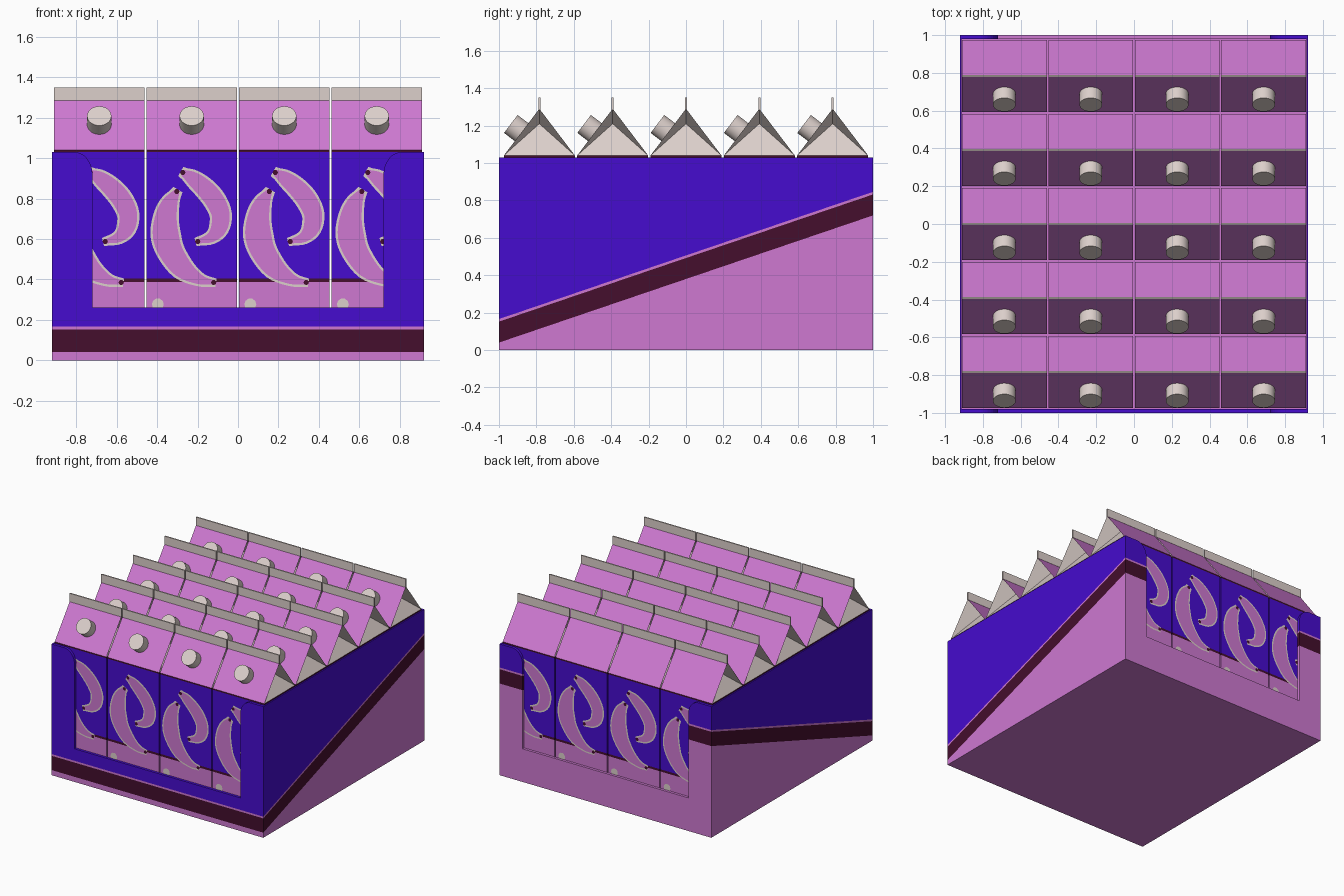
import bpy, bmesh, math
from mathutils import Vector, Matrix

if "Cube" in bpy.data.objects:
    bpy.data.objects.remove(bpy.data.objects["Cube"])


def material(name, rgb):
    m = bpy.data.materials.new(name)
    m.diffuse_color = (*rgb, 1)
    m.use_nodes = True
    m.node_tree.nodes["Principled BSDF"].inputs["Base Color"].default_value = m.diffuse_color
    return m


PINK, BLUE, MAROON, CREAM = range(4)
MATS = [material("pink", (0.62, 0.19, 0.64)), material("blue", (0.061, 0.0035, 0.62)),
        material("maroon", (0.058, 0.0044, 0.026)), material("cream", (0.72, 0.63, 0.60))]


def to_mesh(bm, name):
    me = bpy.data.meshes.new(name)
    bm.to_mesh(me)
    bm.free()
    for m in MATS:
        me.materials.append(m)
    return me


def place(me, name, loc=(0, 0, 0), turn=0):
    ob = bpy.data.objects.new(name, me)
    ob.location = loc
    ob.rotation_euler.z = turn
    bpy.context.collection.objects.link(ob)
    return ob


def box(bm, x0, x1, y0, y1, z0, z1, mat=0):
    mx = Matrix.Translation(((x0 + x1) / 2, (y0 + y1) / 2, (z0 + z1) / 2)) @ \
        Matrix.Diagonal((x1 - x0, y1 - y0, z1 - z0, 1))
    r = bmesh.ops.create_cube(bm, size=1, matrix=mx)
    for f in {f for v in r["verts"] for f in v.link_faces}:
        f.material_index = mat


# ---------- tray: thin walls, windowed ends, slanted stripe ----------
W, T, H, SLOPE = 0.92, 0.008, 1.03, 0.34


def end_profile():
    # right half of the U-shaped end wall, with rounded top corner
    half = [(W - T, 0), (W - T, H)]
    half += [(0.81 - 0.09 * math.sin(a), H - 0.11 + 0.11 * math.cos(a))
             for a in [i * math.pi / 16 for i in range(9)]]
    half += [(0.72, 0.26)]
    return half + [(-x, z) for x, z in reversed(half)]


def stripe(bm):
    # split along the slanted lines, then colour by height above the slope
    levels = (0.04, 0.152, 0.166)
    normal = Vector((0, -SLOPE, 1)).normalized()
    for h in levels:
        bmesh.ops.bisect_plane(bm, geom=bm.verts[:] + bm.edges[:] + bm.faces[:],
                               plane_co=(0, -1, h), plane_no=normal)
    for f in bm.faces:
        c = f.calc_center_median()
        h = c.z - SLOPE * (c.y + 1)
        f.material_index = (PINK if h < levels[0] else MAROON if h < levels[1]
                            else PINK if h < levels[2] else BLUE)


for name, y0, y1 in (("tray_front", -1, -0.98), ("tray_back", 0.98, 1)):
    bm = bmesh.new()
    face = bm.faces.new([bm.verts.new((x, y0, z)) for x, z in end_profile()])
    ext = bmesh.ops.extrude_face_region(bm, geom=[face])
    bmesh.ops.translate(bm, vec=(0, y1 - y0, 0),
                        verts=[v for v in ext["geom"] if isinstance(v, bmesh.types.BMVert)])
    bmesh.ops.recalc_face_normals(bm, faces=bm.faces[:])
    # cut the concave outline into simple pieces first
    for co, no in (((0.72, 0, 0), (1, 0, 0)), ((-0.72, 0, 0), (1, 0, 0))):
        bmesh.ops.bisect_plane(bm, geom=bm.verts[:] + bm.edges[:] + bm.faces[:],
                               plane_co=co, plane_no=no)
    stripe(bm)
    place(to_mesh(bm, name), name)

for name, x0, x1 in (("tray_left", -W, -W + T), ("tray_right", W - T, W)):
    bm = bmesh.new()
    box(bm, x0, x1, -1, 1, 0, H)
    stripe(bm)
    place(to_mesh(bm, name), name)

bm = bmesh.new()
box(bm, -W + T, W - T, -0.98, 0.98, 0, 0.012, PINK)
place(to_mesh(bm, "tray_floor"), "tray_floor")

# ---------- one carton: banded body, folded gable roof, top fin ----------
HX, HY, EAVE, RIDGE = 0.2245, 0.19, 1.04, 1.29
bm = bmesh.new()
for z0, z1, mat in ((0.012, 0.388, PINK), (0.388, 0.405, MAROON),
                    (0.405, 1.03, BLUE), (1.03, EAVE, MAROON)):
    box(bm, -HX, HX, -HY, HY, z0, z1, mat)
corner = {(sx, sy): bm.verts.new((sx * HX, sy * HY, EAVE)) for sx in (-1, 1) for sy in (-1, 1)}
ridge = {s: bm.verts.new((s * HX, 0, RIDGE)) for s in (-1, 1)}
fold = {s: bm.verts.new((s * (HX - 0.13), 0, 1.21)) for s in (-1, 1)}
roof = []
for s in (-1, 1):
    f = bm.faces.new((corner[-1, s], corner[1, s], ridge[1], ridge[-1]))
    f.material_index = PINK
    roof.append(f)
    for tri in ((corner[s, -1], corner[s, 1], fold[s]),
                (corner[s, -1], fold[s], ridge[s]), (corner[s, 1], ridge[s], fold[s])):
        f = bm.faces.new(tri)
        f.material_index = CREAM
        roof.append(f)
base = bm.faces.new((corner[-1, -1], corner[-1, 1], corner[1, 1], corner[1, -1]))
base.material_index = PINK
bmesh.ops.recalc_face_normals(bm, faces=roof + [base])
box(bm, -HX, HX, -0.005, 0.005, RIDGE - 0.006, 1.35, CREAM)
carton = to_mesh(bm, "carton")

# ---------- screw cap on the front slope ----------
bm = bmesh.new()
n = Vector((0, -(RIDGE - EAVE), HY)).normalized()
spot = Vector((0, -0.095, 1.165))
rot = n.to_track_quat('Z', 'Y').to_matrix().to_4x4()
bmesh.ops.create_cone(bm, cap_ends=True, segments=32, radius1=0.06, radius2=0.06, depth=0.085,
                      matrix=Matrix.Translation(spot + n * 0.03) @ rot)
for f in bm.faces:
    f.material_index = CREAM
    f.smooth = len(f.verts) == 4
for e in bm.edges:
    e.smooth = all(len(f.verts) == 4 for f in e.link_faces)
cap = to_mesh(bm, "cap")

# ---------- printed fruit on the carton face (x, z, half width in 1/200 units) ----------
PX = 202.5
UPPER = [(-9, 188, 3), (1, 182, 7), (13, 172, 9), (23, 160, 9.5),
         (29, 146, 9), (27, 132, 8), (19, 123, 5), (6, 119, 2)]
LOWER = [(-15, 169, 3), (-22, 157, 8), (-26, 142, 11), (-26, 125, 13),
         (-21, 109, 12), (-9, 92, 10), (8, 81, 5), (22, 78, 2)]


def flat_face(bm, pts, y, mat):
    f = bm.faces.new([bm.verts.new((p[0] / PX, y, p[1] / PX)) for p in pts])
    f.normal_update()
    if f.normal.y > 0:
        f.normal_flip()
    f.material_index = mat


def ribbon(bm, path, grow, y, mat):
    P = [Vector(p) for p in path]
    P = [2 * P[0] - P[1]] + P + [2 * P[-1] - P[-2]]
    S = []
    for i in range(1, len(P) - 2):
        a, b, c, d = P[i - 1:i + 3]
        for k in range(4):
            t = k / 4
            S.append(0.5 * (2 * b + (c - a) * t + (2 * a - 5 * b + 4 * c - d) * t * t
                            + (3 * b - a - 3 * c + d) * t ** 3))
    S.append(P[-2])
    rails = []
    for i, s in enumerate(S):
        d = (S[min(i + 1, len(S) - 1)] - S[max(i - 1, 0)]).xy.normalized()
        c = s.xy + d * (grow if i == len(S) - 1 else -grow if i == 0 else 0)
        side = Vector((-d.y, d.x)) * (s.z + grow)
        rails.append((c + side, c - side))
    for (a, b), (c, d) in zip(rails, rails[1:]):
        flat_face(bm, (a, b, d, c), y, mat)


def dot(bm, x, z, r, y, mat):
    flat_face(bm, [(x + r * math.cos(k * math.pi / 5), z + r * math.sin(k * math.pi / 5))
                   for k in range(10)], y, mat)


bm = bmesh.new()
for path in (LOWER, UPPER):
    ribbon(bm, path, 2.3, -HY - 0.001, CREAM)
    ribbon(bm, path, 0, -HY - 0.002, PINK)
    for x, z, w in (path[0], path[-1]):
        dot(bm, x, z, 2.6, -HY - 0.003, MAROON)
dot(bm, -34, 56, 6, -HY - 0.001, CREAM)
art = to_mesh(bm, "fruit_print")

# ---------- fill the tray: 4 columns by 5 rows ----------
for i in range(4):
    x = (i - 1.5) * 0.4575
    for j in range(5):
        y = (j - 2) * 0.392
        place(carton, f"carton_{i}_{j}", (x, y, 0))
        place(cap, f"cap_{i}_{j}", (x, y, 0))
    place(art, f"front_print_{i}", (x, -0.784, 0))
    place(art, f"back_print_{i}", (x, 0.784, 0), math.pi)
